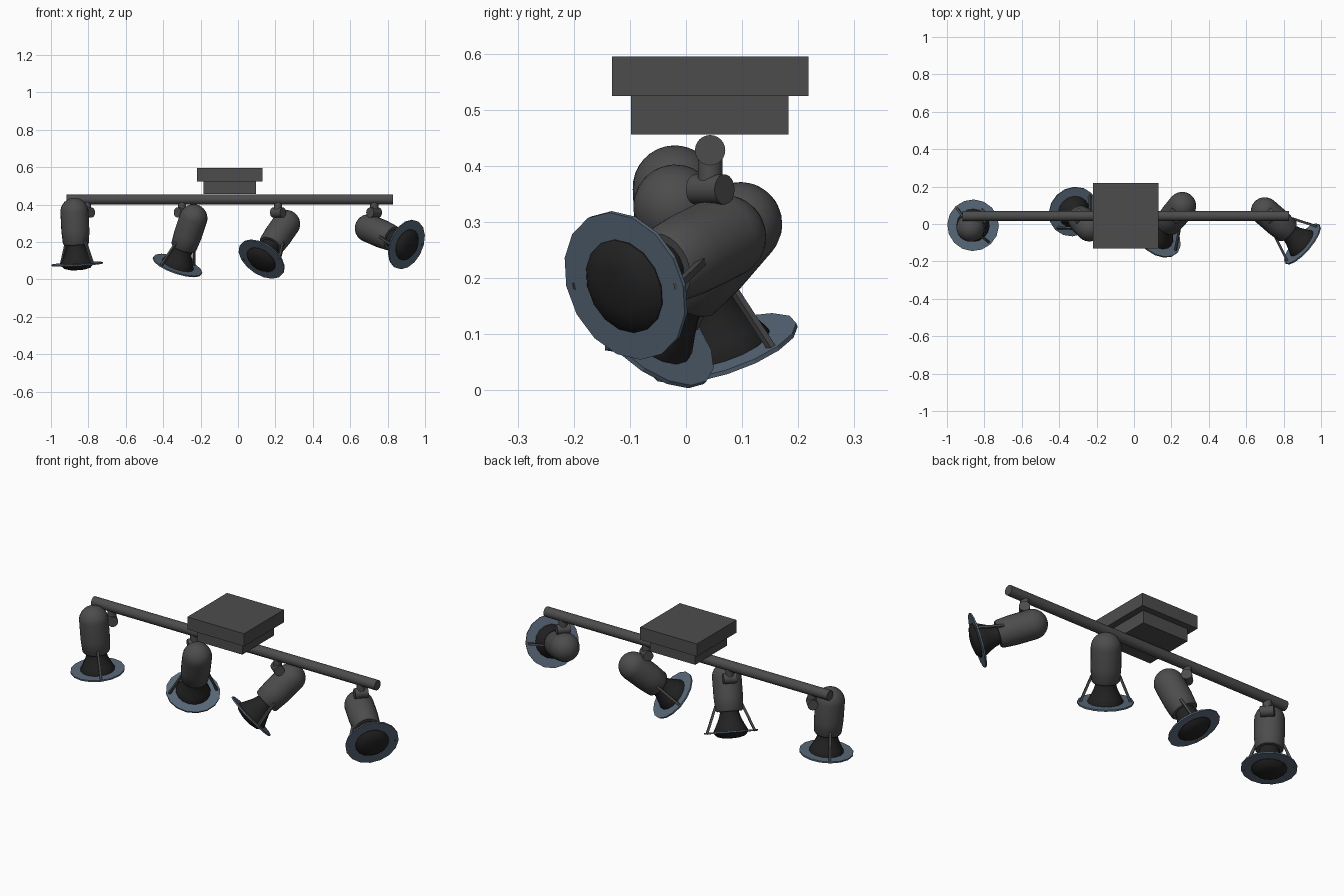
import bpy, bmesh
from math import sin, cos, pi, radians
from mathutils import Matrix, Vector

if "Cube" in bpy.data.objects:
    bpy.data.objects.remove(bpy.data.objects["Cube"])


def material(name, r, g, b):
    m = bpy.data.materials.new(name)
    m.diffuse_color = (r, g, b, 1)
    m.use_nodes = True
    m.node_tree.nodes["Principled BSDF"].inputs["Base Color"].default_value = m.diffuse_color
    return m


METAL = material("dark_metal", 0.075, 0.073, 0.075)
BLACK = material("black_bulb", 0.016, 0.016, 0.016)
GLASS = material("blue_glass", 0.10, 0.14, 0.19)


def finish(name, bm, mat, matrix=Matrix(), smooth=None):
    bmesh.ops.remove_doubles(bm, verts=bm.verts, dist=1e-5)
    bmesh.ops.recalc_face_normals(bm, faces=bm.faces)
    me = bpy.data.meshes.new(name)
    bm.to_mesh(me)
    bm.free()
    me.transform(matrix)
    me.materials.append(mat)
    ob = bpy.data.objects.new(name, me)
    bpy.context.collection.objects.link(ob)
    if smooth:
        bpy.ops.object.select_all(action='DESELECT')
        ob.select_set(True)
        bpy.context.view_layer.objects.active = ob
        bpy.ops.object.shade_smooth_by_angle(angle=radians(smooth))
    return ob


def lathe(name, profile, mat, matrix, segs=16, smooth=35):
    """Spin (radius, height) points about local z."""
    bm = bmesh.new()
    vs = [bm.verts.new((r, 0, t)) for r, t in profile]
    es = [bm.edges.new(p) for p in zip(vs, vs[1:])]
    bmesh.ops.spin(bm, geom=vs + es, cent=(0, 0, 0), axis=(0, 0, 1),
                   angle=2 * pi, steps=segs)
    return finish(name, bm, mat, matrix, smooth)


def box(name, lo, hi, mat, matrix=Matrix()):
    lo, hi = Vector(lo), Vector(hi)
    bm = bmesh.new()
    bmesh.ops.create_cube(bm, size=1)
    bm.transform(Matrix.Translation((lo + hi) / 2) @ Matrix.Diagonal((*(hi - lo), 1)))
    return finish(name, bm, mat, matrix)


def rod(name, a, b, r, mat=METAL, segs=24):
    a, b = Vector(a), Vector(b)
    rot = (b - a).to_track_quat('Z', 'Y').to_matrix().to_4x4()
    length = (b - a).length
    return lathe(name, [(0, 0), (r, 0), (r, length), (0, length)], mat,
                 Matrix.Translation(a) @ rot, segs)


# Ceiling canopy and rail
box("canopy_top", (-0.22, -0.132, 0.525), (0.13, 0.218, 0.595), METAL)
box("canopy_base", (-0.185, -0.098, 0.456), (0.095, 0.183, 0.525), METAL)
RY, RZ, HZ = 0.043, 0.428, 0.358
rod("rail", (-0.918, RY, RZ), (0.83, RY, RZ), 0.027)

# Lamp profiles: t runs along the beam from the dome centre
R = 0.075
housing = [(R * sin(i * pi / 16), -R * cos(i * pi / 16)) for i in range(9)]
housing += [(R, 0.10), (0.070, 0.168), (0.064, 0.176), (0, 0.176)]
bulb = [(0, 0.15), (0.048, 0.15), (0.050, 0.185), (0.058, 0.212), (0.074, 0.245),
        (0.088, 0.272), (0.087, 0.286), (0.070, 0.303), (0.038, 0.311), (0, 0.313)]
ring = [(0.084, 0.276), (0.138, 0.276), (0.138, 0.284), (0.084, 0.284), (0.084, 0.276)]


def lamp(i, x, azimuth, tilt):
    a, t = radians(azimuth), radians(tilt)
    u = Vector((cos(a), sin(a), 0))
    d = u * sin(t) - Vector((0, 0, cos(t)))      # beam direction
    n = u * cos(t) + Vector((0, 0, sin(t)))      # towards the hinge
    h = n.cross(d)                               # hinge axis
    hinge = Vector((x, RY, HZ))
    m = Matrix((h, n, d)).transposed().to_4x4()
    m.translation = hinge - n * 0.092 - d * 0.01
    # Stem and hinge
    rod(f"stem_{i}", (x, RY, RZ), hinge, 0.022)
    rod(f"hinge_{i}", hinge - h * 0.034, hinge + h * 0.034, 0.027)
    # Head
    lathe(f"housing_{i}", housing, METAL, m, 24)
    lathe(f"bulb_{i}", bulb, BLACK, m, 16)
    lathe(f"glass_ring_{i}", ring, GLASS, m, 16, None)
    # Two struts carrying the glass ring
    for s in (-1, 1):
        p, q = Vector((s * 0.068, 0, 0.145)), Vector((s * 0.124, 0, 0.284))
        rot = (q - p).to_track_quat('Z', 'Y').to_matrix().to_4x4()
        box(f"strut_{i}_{'left' if s < 0 else 'right'}", (-0.006, -0.006, 0),
            (0.006, 0.006, (q - p).length), METAL, m @ Matrix.Translation(p) @ rot)


for i, args in enumerate([(-0.807, 43, 4), (-0.300, 135, 25.5),
                          (0.214, 231, 48), (0.728, -41, 72)], 1):
    lamp(i, *args)
